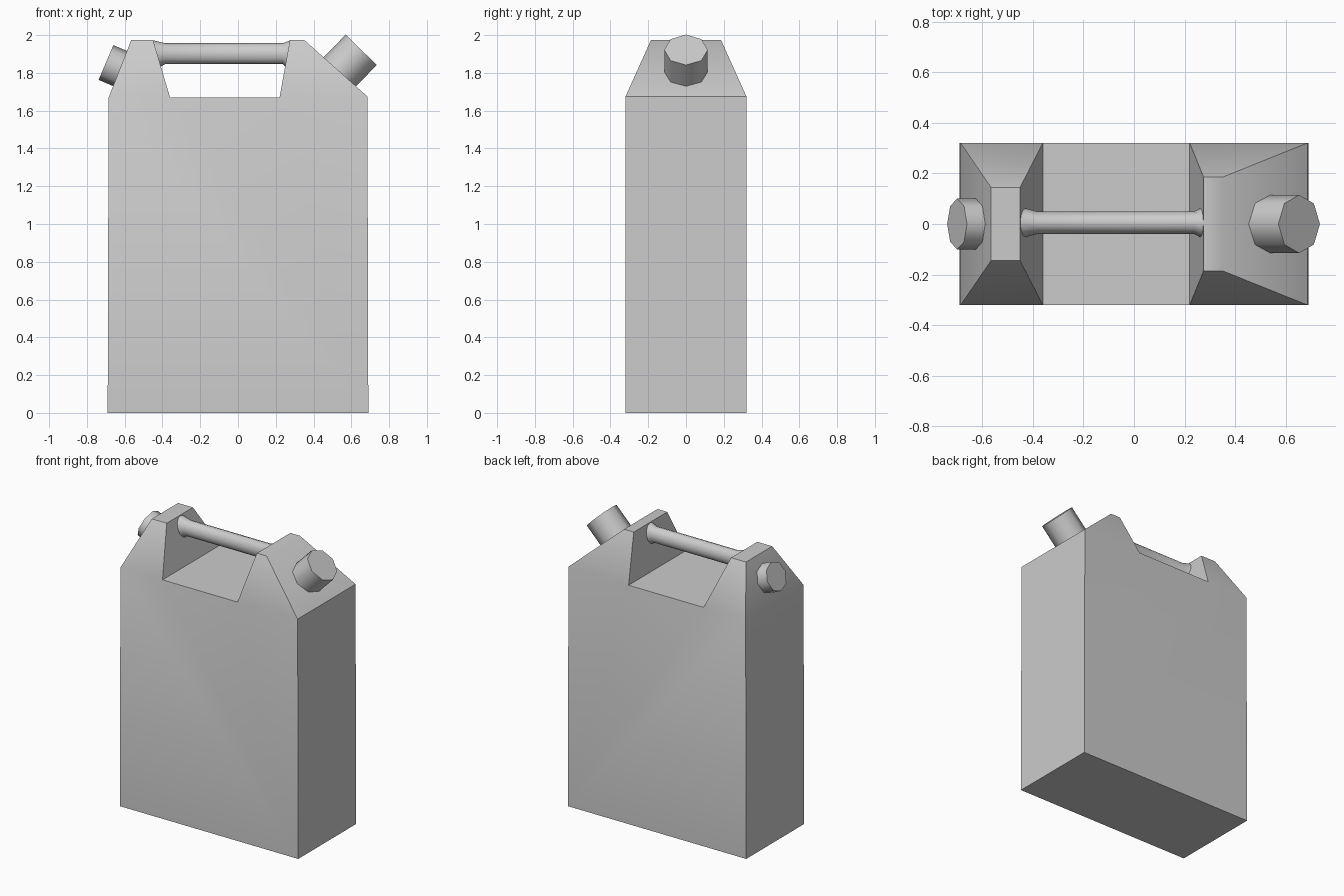
import bpy, bmesh, math
from mathutils import Vector

cube = bpy.data.objects.get("Cube")
if cube:
    bpy.data.objects.remove(cube, do_unlink=True)

grey = bpy.data.materials.new("plain_grey")
grey.use_nodes = True
colour = (0.6, 0.6, 0.6, 1)
grey.diffuse_color = colour
grey.node_tree.nodes["Principled BSDF"].inputs["Base Color"].default_value = colour


def finish(name, bm):
    """Turn a bmesh into a shaded object."""
    bmesh.ops.recalc_face_normals(bm, faces=bm.faces[:])
    mesh = bpy.data.meshes.new(name)
    bm.to_mesh(mesh)
    bm.free()
    mesh.materials.append(grey)
    ob = bpy.data.objects.new(name, mesh)
    bpy.context.collection.objects.link(ob)
    bpy.ops.object.select_all(action='DESELECT')
    ob.select_set(True)
    bpy.context.view_layer.objects.active = ob
    bpy.ops.object.shade_smooth_by_angle(angle=math.radians(46))
    return ob


# Can body: a side profile whose half depth narrows at the two towers
D = 0.32
profile = [  # x, z, half depth
    (-0.69, 0, D), (0.69, 0, D), (0.685, 1.675, D),
    (0.35, 1.975, 0.185), (0.275, 1.975, 0.185), (0.22, 1.67, D),
    (-0.36, 1.67, D), (-0.45, 1.975, 0.145), (-0.565, 1.975, 0.145),
    (-0.685, 1.67, D)]
bm = bmesh.new()
front = [bm.verts.new((x, -d, z)) for x, z, d in profile]
back = [bm.verts.new((x, d, z)) for x, z, d in profile]
for side in (front, back):
    bm.faces.new([side[i] for i in (0, 1, 2, 5, 6, 9)])
    bm.faces.new(side[2:6])
    bm.faces.new(side[6:10])
for i in range(len(profile)):
    j = (i + 1) % len(profile)
    bm.faces.new((front[i], front[j], back[j], back[i]))
finish("can_body", bm)


# Octagonal caps standing on the sloping shoulders
def cap(name, top, axis, radius, length):
    bm = bmesh.new()
    bmesh.ops.create_cone(bm, cap_ends=True, segments=8, radius1=radius,
                          radius2=radius, depth=length)
    ob = finish(name, bm)
    axis = Vector(axis).normalized()
    ob.rotation_euler = (0, math.atan2(axis.x, axis.z), 0)
    ob.location = Vector(top) - axis * length / 2


cap("spout_cap", (0.6525, 0, 1.922), (0.7, 0, 0.715), 0.115, 0.2)
cap("vent_cap", (-0.699, 0, 1.855), (-0.92, 0, 0.39), 0.1, 0.12)

# Carrying handle: an oval bar with flared ends cut to the tower slopes
SIDES = 12
rings = [  # x, radius scale, lean with the tower wall
    (-0.437, 1.32, -0.295), (-0.385, 1, 0), (0.238, 1, 0), (0.268, 1.32, 0.18)]
bm = bmesh.new()
loops = []
for x, s, lean in rings:
    loop = []
    for k in range(SIDES):
        a = math.tau * k / SIDES
        dz = 0.055 * s * math.sin(a)
        loop.append(bm.verts.new((x + lean * dz, 0.005 + 0.045 * s * math.cos(a),
                                  1.902 + dz)))
    loops.append(loop)
for a, b in zip(loops, loops[1:]):
    for k in range(SIDES):
        n = (k + 1) % SIDES
        bm.faces.new((a[k], a[n], b[n], b[k]))
bm.faces.new(loops[0])
bm.faces.new(loops[-1])
finish("carrying_handle", bm)
